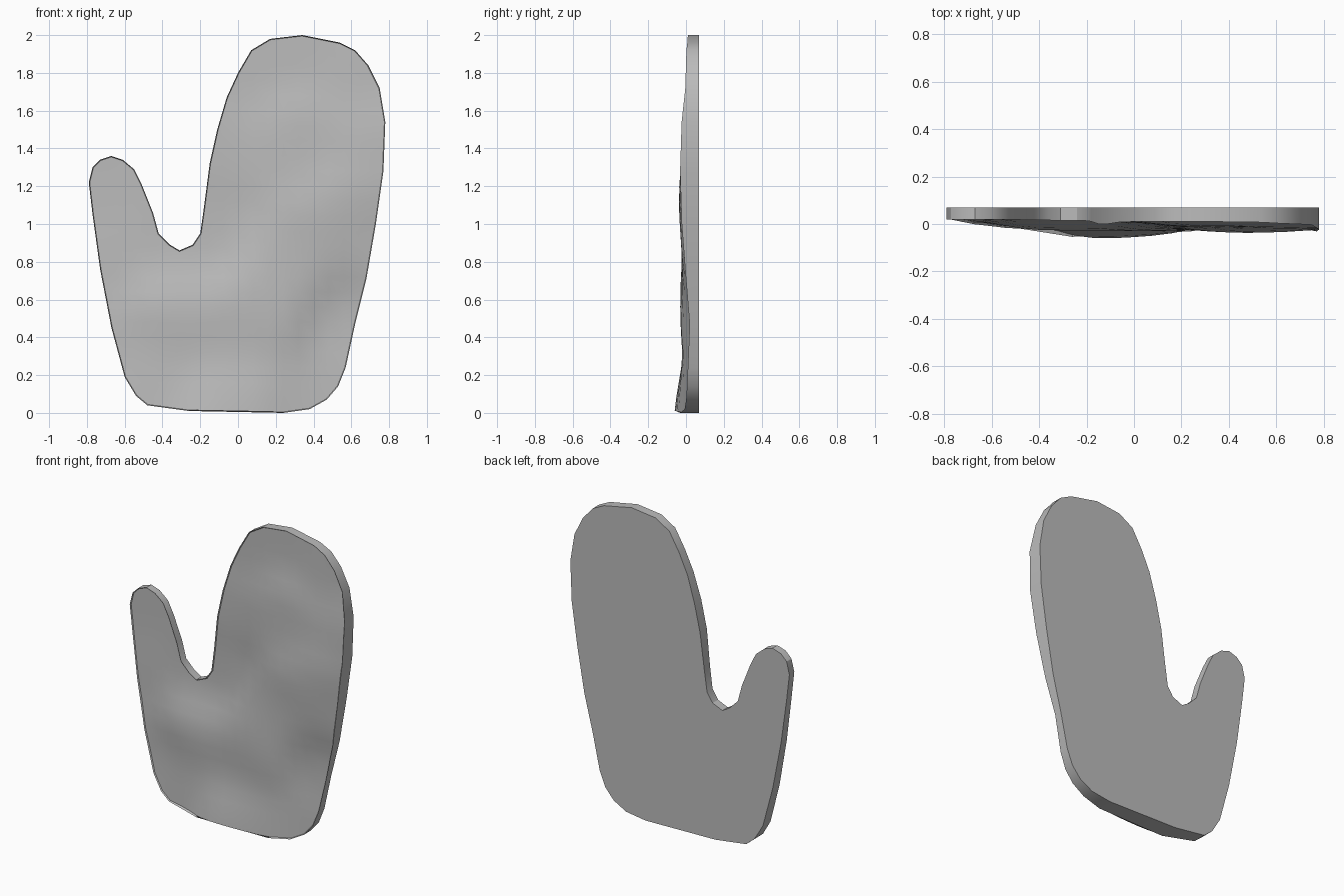
import bpy, bmesh, math
from mathutils import Vector

cube = bpy.data.objects.get("Cube")
if cube:
    bpy.data.objects.remove(cube, do_unlink=True)

BACK_Y = 0.07

# Mitten outline (x, z) in hundredths, counterclockwise from the cuff
OUTLINE = [
    (-48, 4), (-26, 1), (24, 0), (38, 2), (47, 7), (53, 14), (57, 24),
    (62, 47), (68, 71), (73, 100), (77, 128), (78, 154), (75, 172),
    (69, 184), (62, 192), (54, 196), (34, 200), (17, 198), (7, 192),
    (0, 180), (-6, 167), (-11, 150), (-15, 132), (-18, 109), (-20, 95),
    (-24, 89), (-31, 86), (-36, 89), (-42, 95), (-45, 106), (-51, 121),
    (-55, 129), (-61, 134), (-67, 136), (-73, 134), (-77, 130), (-79, 122),
    (-77, 105), (-73, 76), (-67, 45), (-60, 19), (-54, 9)]

# Gentle waves of the front: (x, z, y) in hundredths
WAVES = [
    (-67, 135, 2), (-77, 110, 2), (-70, 80, 1), (-62, 30, 0), (-50, 5, -2),
    (-10, 1, -8), (10, 1, -6), (35, 4, -1), (50, 12, 1), (60, 50, 2),
    (70, 90, -1), (54, 105, -5), (77, 145, -3), (70, 175, 0), (35, 198, 1),
    (0, 180, 1), (-12, 140, 0), (-17, 100, 1), (-30, 86, 2), (-30, 55, -4),
    (10, 55, -4), (0, 25, -2), (-35, 25, -2), (30, 140, -2), (30, 80, -3)]


def front_depth(x, z):
    """Blend the wave points smoothly with a bell-shaped weight."""
    total = weight_sum = 0.0
    for wx, wz, wy in WAVES:
        squared = (x - wx / 100) ** 2 + (z - wz / 100) ** 2
        weight = math.exp(-squared / 0.035) + 1e-9
        total += weight * wy / 100
        weight_sum += weight
    return total / weight_sum


def make_material(name, value):
    material = bpy.data.materials.new(name)
    material.use_nodes = True
    colour = (value, value, value, 1)
    material.diffuse_color = colour
    material.node_tree.nodes["Principled BSDF"].inputs["Base Color"].default_value = colour
    return material


bm = bmesh.new()
front = bm.faces.new([bm.verts.new((x / 100, 0, z / 100)) for x, z in OUTLINE])
outer_edges = list(front.edges)

# Narrow raised rim, then a fine step down to the palm
for width in (0.02, 0.005):
    bmesh.ops.inset_region(bm, faces=[front], thickness=width, use_boundary=True,
                           use_even_offset=True)
for vert in front.verts:
    vert.co.y = 0.008

# Slice the palm into a grid so that it can follow the waves
palm = [front]
for axis, start, end in ((Vector((1, 0, 0)), -0.8, 0.8), (Vector((0, 0, 1)), 0, 2)):
    steps = round((end - start) / 0.08)
    for i in range(1, steps):
        geom = set(palm)
        for face in palm:
            geom.update(face.edges)
            geom.update(face.verts)
        cut = bmesh.ops.bisect_plane(bm, geom=list(geom), dist=1e-5,
                                     plane_co=axis * (start + i * (end - start) / steps),
                                     plane_no=axis)
        palm = [g for g in cut["geom"] if isinstance(g, bmesh.types.BMFace)]

for vert in bm.verts:
    vert.co.y += front_depth(vert.co.x, vert.co.z)

# Side wall and flat back
wall = bmesh.ops.extrude_edge_only(bm, edges=outer_edges)["geom"]
for vert in (g for g in wall if isinstance(g, bmesh.types.BMVert)):
    vert.co.y = BACK_Y
back_edges = [g for g in wall if isinstance(g, bmesh.types.BMEdge)
              and all(abs(v.co.y - BACK_Y) < 1e-6 for v in g.verts)]
bmesh.ops.contextual_create(bm, geom=back_edges)
bmesh.ops.recalc_face_normals(bm, faces=bm.faces)

mesh = bpy.data.meshes.new("mitten")
bm.to_mesh(mesh)
bm.free()
mesh.materials.append(make_material("mid grey", 0.5))
mitten = bpy.data.objects.new("mitten", mesh)
bpy.context.scene.collection.objects.link(mitten)

# Smooth waves, sharp borders
bpy.ops.object.select_all(action="DESELECT")
mitten.select_set(True)
bpy.context.view_layer.objects.active = mitten
bpy.ops.object.shade_smooth_by_angle(angle=math.radians(30))
